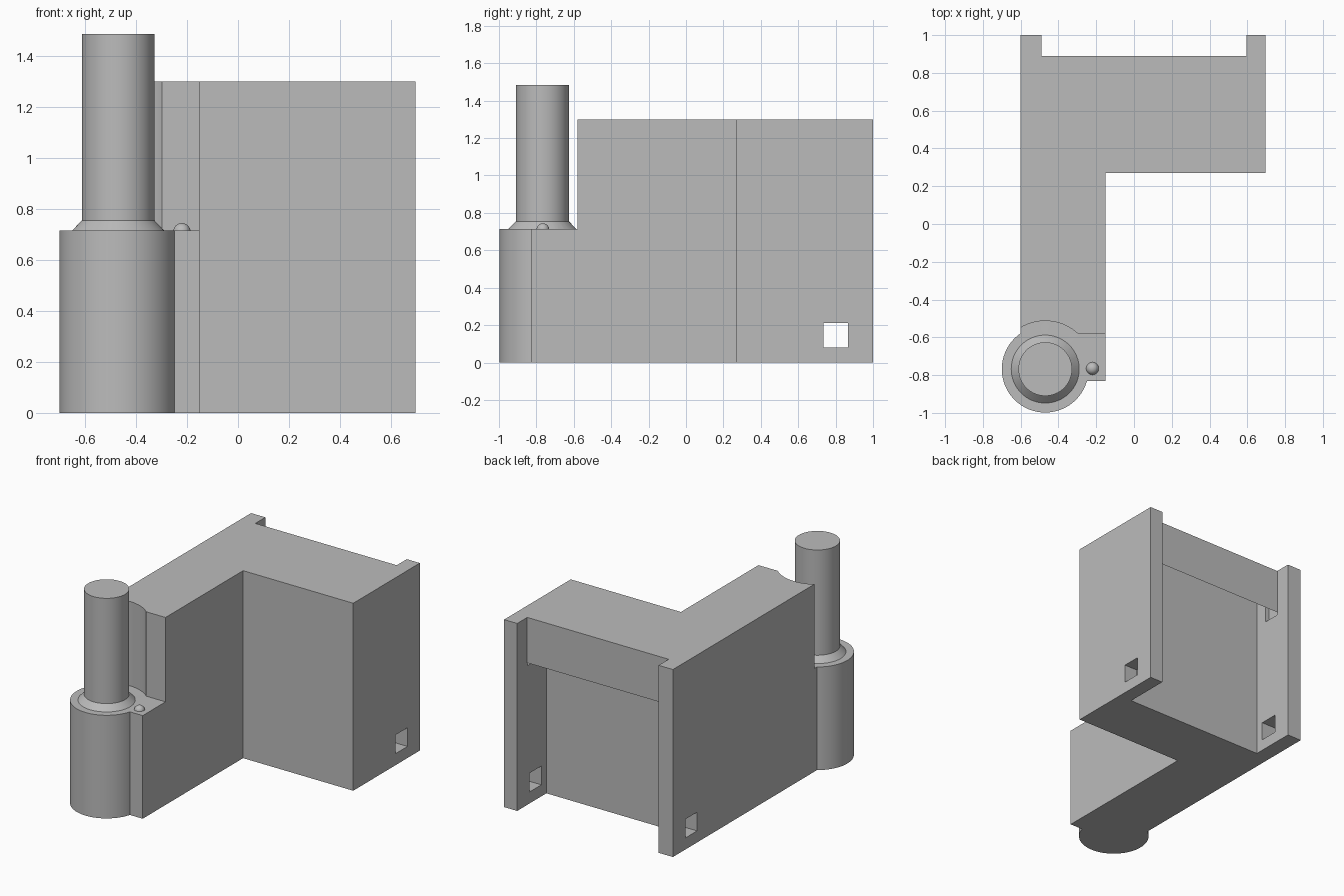
import bpy, bmesh, math
from mathutils import Vector, Matrix

cube = bpy.data.objects.get("Cube")
if cube:
    bpy.data.objects.remove(cube, do_unlink=True)

grey = bpy.data.materials.new("plain grey")
grey.use_nodes = True
grey.diffuse_color = (0.5, 0.5, 0.5, 1)
grey.node_tree.nodes["Principled BSDF"].inputs["Base Color"].default_value = (0.5, 0.5, 0.5, 1)

PIVOT = (-0.47, -0.768)   # axis of the hinge post
LEDGE = 0.715             # height of the ledge the post stands on


def finish(name, bm):
    bmesh.ops.recalc_face_normals(bm, faces=bm.faces[:])
    mesh = bpy.data.meshes.new(name)
    bm.to_mesh(mesh)
    bm.free()
    obj = bpy.data.objects.new(name, mesh)
    bpy.context.collection.objects.link(obj)
    mesh.materials.append(grey)
    return obj


def prism(name, outline, sweep):
    """Polygon swept along a vector."""
    bm = bmesh.new()
    face = bm.faces.new([bm.verts.new(p) for p in outline])
    ext = bmesh.ops.extrude_face_region(bm, geom=[face])
    moved = [v for v in ext["geom"] if isinstance(v, bmesh.types.BMVert)]
    bmesh.ops.translate(bm, verts=moved, vec=Vector(sweep))
    return finish(name, bm)


def box(name, lo, hi):
    outline = [(lo[0], lo[1], lo[2]), (hi[0], lo[1], lo[2]),
               (hi[0], hi[1], lo[2]), (lo[0], hi[1], lo[2])]
    return prism(name, outline, (0, 0, hi[2] - lo[2]))


def lathe(name, profile, steps=64):
    """Closed radius/height profile turned around the post axis."""
    bm = bmesh.new()
    verts = [bm.verts.new((r, 0, z)) for r, z in profile]
    edges = [bm.edges.new(pair) for pair in zip(verts, verts[1:])]
    bmesh.ops.spin(bm, geom=verts + edges, cent=(0, 0, 0), axis=(0, 0, 1),
                   angle=math.tau, steps=steps)
    bmesh.ops.remove_doubles(bm, verts=bm.verts[:], dist=1e-4)
    bmesh.ops.translate(bm, verts=bm.verts[:], vec=(*PIVOT, 0))
    return finish(name, bm)


def combine(target, tool, operation):
    mod = target.modifiers.new(tool.name, "BOOLEAN")
    mod.operation, mod.solver, mod.object = operation, "EXACT", tool
    bpy.context.view_layer.objects.active = target
    bpy.ops.object.modifier_apply(modifier=mod.name)
    bpy.data.objects.remove(tool, do_unlink=True)


# L-shaped block: arm to the front, wide housing at the back
plan = [(-0.6, -0.83), (-0.15, -0.83), (-0.15, 0.27),
        (0.695, 0.27), (0.695, 1), (-0.6, 1)]
bracket = prism("bracket", [(x, y, 0) for x, y in plan], (0, 0, 1.3))

# Rear recess between the cheeks, with an overhanging lip at the top
recess = [(0.68, -0.1), (1.1, -0.1), (1.1, 1.4), (0.89, 1.4), (0.89, 0.985), (0.68, 1.195)]
cutters = [
    prism("recess", [(-0.49, y, z) for y, z in recess], (1.085, 0, 0)),
    box("pin_pockets", (-0.52, 0.77, 0.965), (0.625, 0.885, 1.09)),
    box("latch_holes", (-1, 0.735, 0.08), (1, 0.865, 0.21)),
    box("ledge_notch", (-1, -1.2, LEDGE), (0, -0.58, 1.4)),
    lathe("post_clearance", [(0, LEDGE), (0.255, LEDGE), (0.255, 1.4), (0, 1.4)]),
]
for cutter in cutters:
    combine(bracket, cutter, "DIFFERENCE")

# Hinge barrel, bevelled collar and pin
post = lathe("hinge_post", [(0, 0), (0.23, 0), (0.23, LEDGE), (0.18, LEDGE),
                            (0.142, 0.755), (0.142, 1.485), (0, 1.485)])
combine(bracket, post, "UNION")

# Detent bump on the ledge
bm = bmesh.new()
bmesh.ops.create_uvsphere(bm, u_segments=24, v_segments=16, radius=0.034,
                          matrix=Matrix.Translation((-0.22, -0.765, 0.71)))
detent = finish("detent_bump", bm)

bpy.ops.object.select_all(action="DESELECT")
for obj in (bracket, detent):
    obj.select_set(True)
bpy.context.view_layer.objects.active = bracket
bpy.ops.object.shade_smooth_by_angle(angle=math.radians(30))
